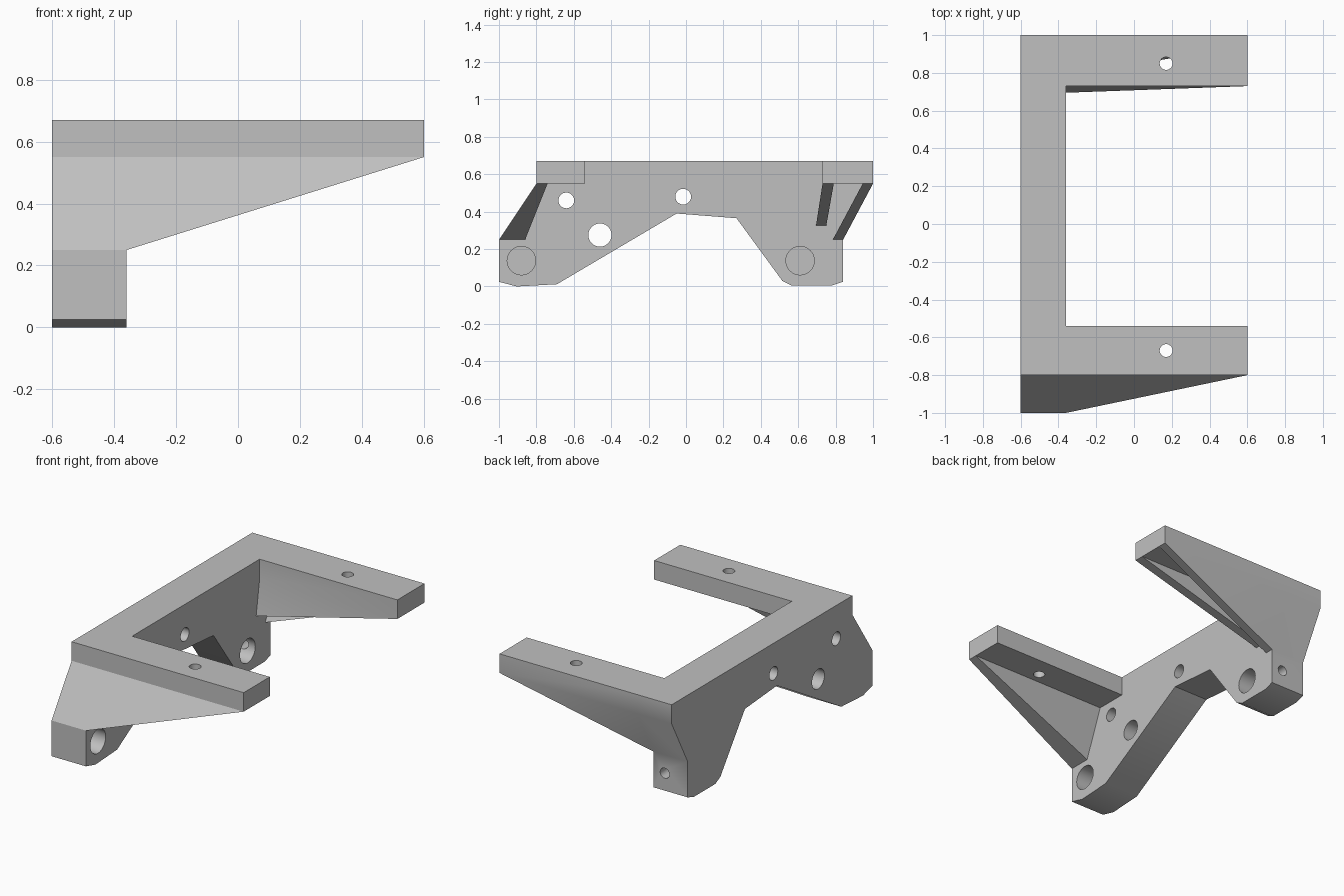
import bpy, bmesh, math
from mathutils import Matrix

cube = bpy.data.objects.get("Cube")
if cube:
    bpy.data.objects.remove(cube, do_unlink=True)

BACK, INNER, TIP = -0.6, -0.36, 0.6      # x stations
TOP, UNDER = 0.67, 0.55                  # top and underside of the arms

grey = bpy.data.materials.new("plain grey")
grey.use_nodes = True
grey.diffuse_color = (0.53, 0.53, 0.53, 1)
grey.node_tree.nodes["Principled BSDF"].inputs["Base Color"].default_value = grey.diffuse_color


def finish(name, bm):
    bmesh.ops.recalc_face_normals(bm, faces=bm.faces)
    mesh = bpy.data.meshes.new(name)
    bm.to_mesh(mesh)
    bm.free()
    mesh.materials.append(grey)
    obj = bpy.data.objects.new(name, mesh)
    bpy.context.collection.objects.link(obj)
    return obj


def loft(name, start, x0, end, x1):
    """Join two (y, z) outlines of equal length along x."""
    bm = bmesh.new()
    a = [bm.verts.new((x0, y, z)) for y, z in start]
    b = [bm.verts.new((x1, y, z)) for y, z in end]
    bm.faces.new(a)
    bm.faces.new(b[::-1])
    for i in range(len(a)):
        j = (i + 1) % len(a)
        bm.faces.new((a[i], b[i], b[j], a[j]))
    bmesh.ops.remove_doubles(bm, verts=bm.verts, dist=0.0005)
    return finish(name, bm)


def drill(name, centre, radius, length, axis):
    bm = bmesh.new()
    turn = {"x": Matrix.Rotation(math.pi / 2, 4, "Y"),
            "y": Matrix.Rotation(math.pi / 2, 4, "X"),
            "z": Matrix.Identity(4)}[axis]
    bmesh.ops.create_cone(bm, cap_ends=True, segments=40, radius1=radius, radius2=radius,
                          depth=length, matrix=Matrix.Translation(centre) @ turn)
    obj = finish(name, bm)
    obj.hide_render = True
    return obj


def combine(target, other, operation):
    mod = target.modifiers.new("join", "BOOLEAN")
    mod.operation, mod.object, mod.solver = operation, other, "EXACT"
    bpy.context.view_layer.objects.active = target
    bpy.ops.object.modifier_apply(modifier=mod.name)
    bpy.data.objects.remove(other, do_unlink=True)


# Upright plate with two feet
plate = [(-0.8, TOP), (-0.8, UNDER), (-1, 0.25), (-1, 0.025), (-0.905, 0), (-0.69, 0.012),
         (-0.05, 0.39), (0.27, 0.365), (0.515, 0.03), (0.565, 0.005), (0.78, 0.005),
         (0.84, 0.025), (0.84, 0.25), (1, UNDER), (1, TOP)]
bracket = loft("bracket", plate, BACK, plate, INNER)

# Front arm with one leaning rib, fading out at the tip
root = [(-0.8, TOP), (-0.8, UNDER), (-1, 0.25), (-0.86, 0.25), (-0.74, UNDER),
        (-0.54, UNDER), (-0.54, TOP)]
tip = list(root)
tip[2], tip[3] = root[1], root[4]
front_arm = loft("front_arm", root, INNER, tip, TIP)

# Back arm with an outer and an inner rib
root = [(1, TOP), (1, UNDER), (0.84, 0.25), (0.785, 0.25), (0.945, UNDER), (0.79, UNDER),
        (0.75, 0.325), (0.695, 0.325), (0.73, UNDER), (0.73, TOP)]
tip = list(root)
tip[2], tip[3], tip[6], tip[7] = root[1], root[4], root[5], root[8]
back_arm = loft("back_arm", root, INNER, tip, TIP)

for arm in (front_arm, back_arm):
    combine(bracket, arm, "UNION")

# Through holes in the plate
for y, z, r in ((-0.64, 0.46, 0.042), (-0.015, 0.48, 0.042), (-0.46, 0.275, 0.062)):
    combine(bracket, drill("plate_hole", (-0.48, y, z), r, 0.4, "x"), "DIFFERENCE")

# Blind bores in the feet
for y in (-0.88, 0.61):
    combine(bracket, drill("foot_bore", (INNER, y, 0.138), 0.076, 0.32, "x"), "DIFFERENCE")

# Side hole reaching the back bore
combine(bracket, drill("side_hole", (-0.44, 0.76, 0.135), 0.032, 0.3, "y"), "DIFFERENCE")

# Vertical holes in the arms
for y in (-0.67, 0.85):
    combine(bracket, drill("arm_hole", (0.17, y, 0.61), 0.034, 0.2, "z"), "DIFFERENCE")

bpy.ops.object.select_all(action="DESELECT")
bracket.select_set(True)
bpy.context.view_layer.objects.active = bracket
bpy.ops.object.shade_smooth_by_angle(angle=math.radians(30))
